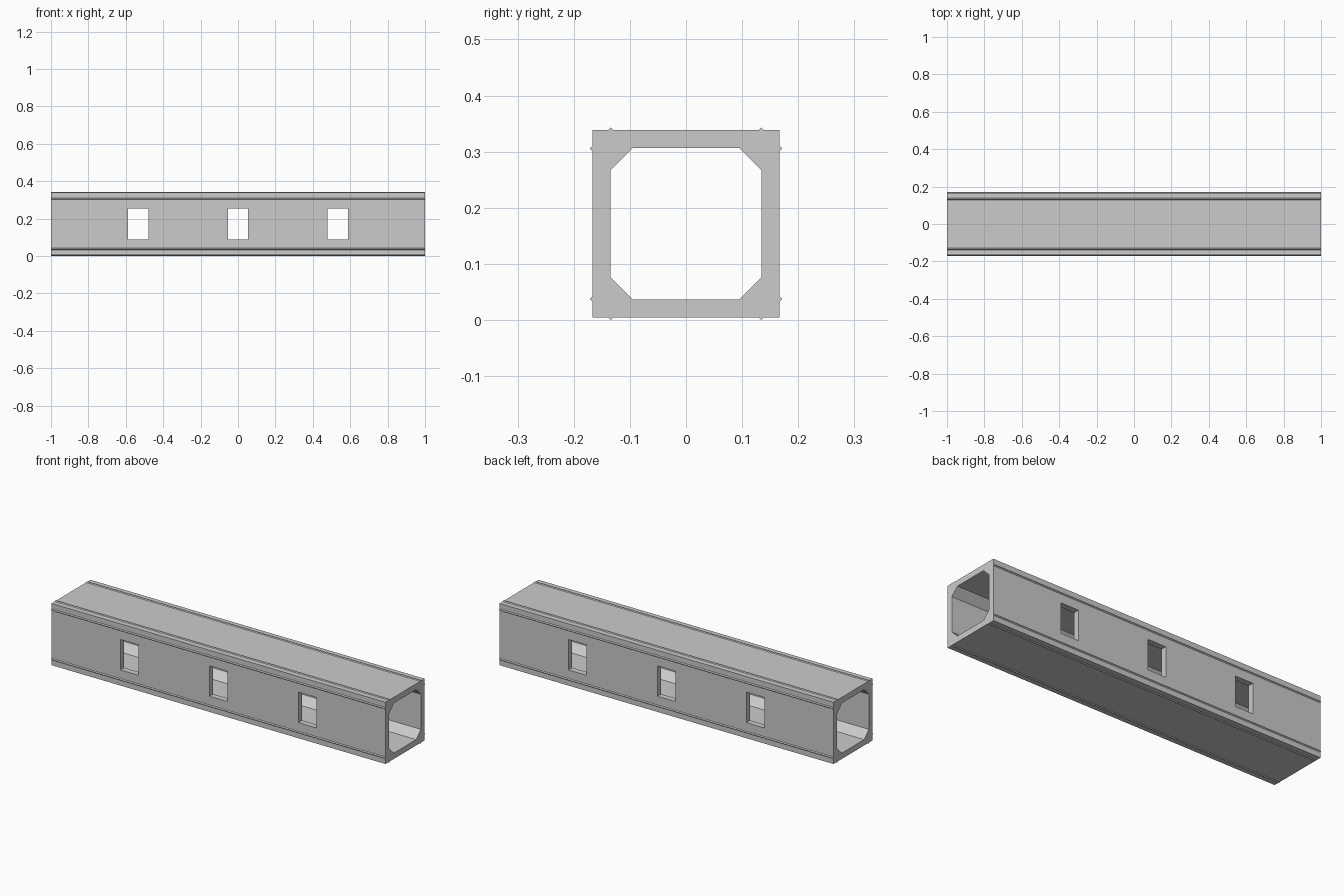
import bpy, bmesh
from math import pi, cos, sin

if "Cube" in bpy.data.objects:
    bpy.data.objects.remove(bpy.data.objects["Cube"])

L = 2.0        # tube length
R = 0.167      # outer half width
RI = 0.135     # inner half width
CH = 0.04      # inner corner chamfer
BEAD = 0.0045  # bead half diagonal
ZC = R + BEAD  # tube centre height


def make_object(name, bm):
    bmesh.ops.recalc_face_normals(bm, faces=bm.faces)
    mesh = bpy.data.meshes.new(name)
    bm.to_mesh(mesh)
    bm.free()
    ob = bpy.data.objects.new(name, mesh)
    bpy.context.collection.objects.link(ob)
    return ob


def box(name, loc, size):
    bm = bmesh.new()
    bmesh.ops.create_cube(bm, size=1)
    bmesh.ops.scale(bm, vec=size, verts=bm.verts)
    bmesh.ops.translate(bm, vec=loc, verts=bm.verts)
    return make_object(name, bm)


def bead(name, y, z):
    # Four-sided rod running the full length
    bm = bmesh.new()
    ring = [bm.verts.new((-L / 2, y + BEAD * cos(k * pi / 2), z + BEAD * sin(k * pi / 2)))
            for k in range(4)]
    face = bm.faces.new(ring)
    ext = bmesh.ops.extrude_face_region(bm, geom=[face], use_keep_orig=True)
    moved = [g for g in ext["geom"] if isinstance(g, bmesh.types.BMVert)]
    bmesh.ops.translate(bm, vec=(L, 0, 0), verts=moved)
    return make_object(name, bm)


# Hollow square tube with a chamfered bore
bm = bmesh.new()
outer_pts = [(-R, -R), (R, -R), (R, R), (-R, R)]
C = RI - CH
inner_pts = [(-RI, -C), (-C, -RI), (C, -RI), (RI, -C),
             (RI, C), (C, RI), (-C, RI), (-RI, C)]
ends = []
for x in (-L / 2, L / 2):
    o = [bm.verts.new((x, y, ZC + z)) for y, z in outer_pts]
    i = [bm.verts.new((x, y, ZC + z)) for y, z in inner_pts]
    for k in range(4):
        n = (k + 1) % 4
        bm.faces.new((o[k], i[2 * k + 1], i[2 * k]))
        bm.faces.new((o[k], o[n], i[2 * n], i[2 * k + 1]))
    ends.append((o, i))
for a, b in zip(*ends):
    for k in range(len(a)):
        n = (k + 1) % len(a)
        bm.faces.new((a[k], a[n], b[n], b[k]))
tube = make_object("tube_body", bm)

# Three window openings through both side walls
for x in (-0.533, 0, 0.533):
    cutter = box("window_cutter", (x, 0, ZC), (0.108, 0.5, 0.165))
    cutter.hide_render = True
    mod = tube.modifiers.new("window", 'BOOLEAN')
    mod.operation = 'DIFFERENCE'
    mod.solver = 'EXACT'
    mod.object = cutter
    bpy.context.view_layer.objects.active = tube
    bpy.ops.object.modifier_apply(modifier=mod.name)
    bpy.data.objects.remove(cutter)

# Two trim beads along each outer face
D = 0.134
for s, side in ((-1, "a"), (1, "b")):
    for t, edge in ((-1, "low"), (1, "high")):
        bead(f"side_bead_{side}_{edge}", s * R, ZC + t * D)
        bead(f"deck_bead_{side}_{edge}", s * D, ZC + t * R)
